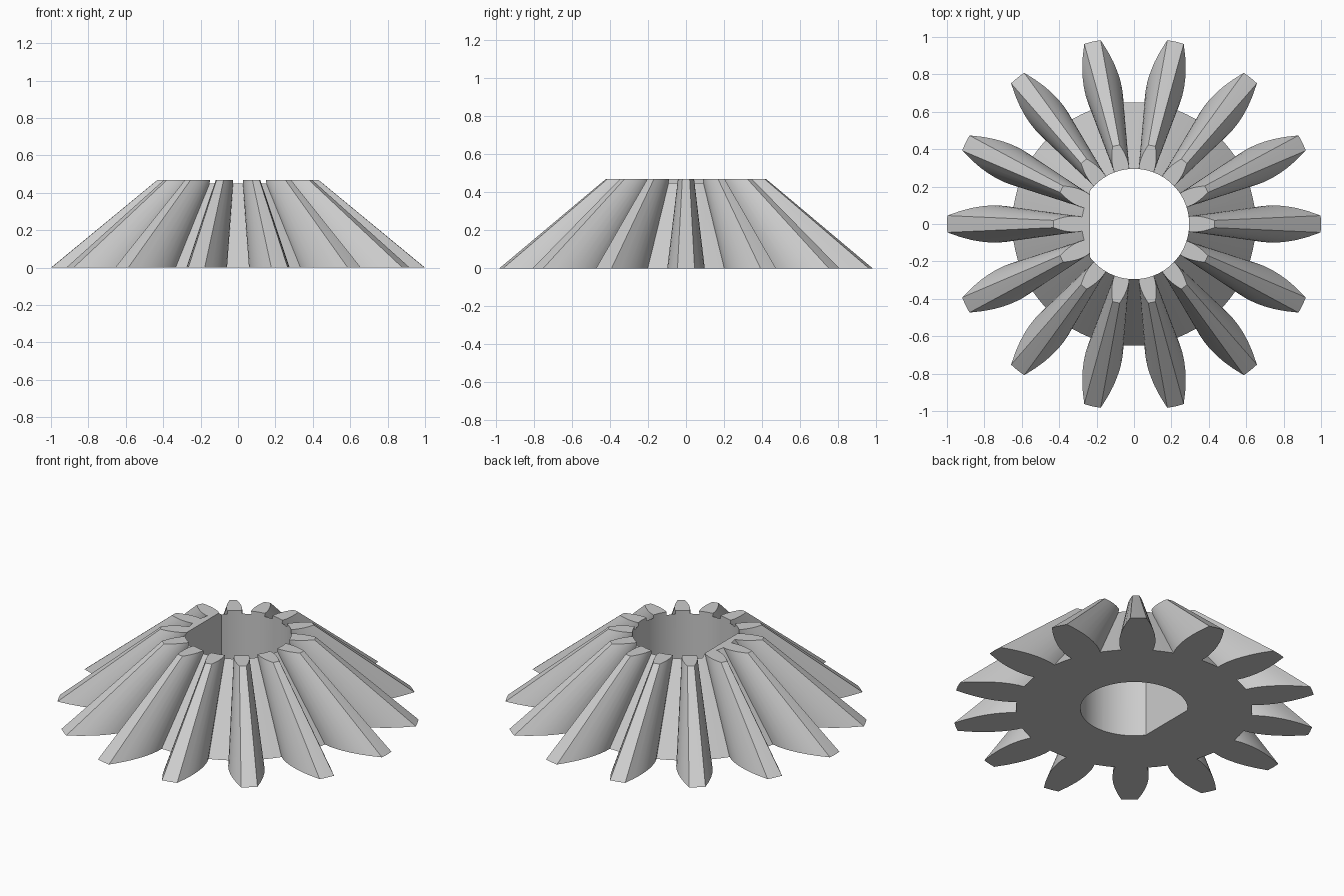
import bpy
import bmesh
from math import radians, pi, cos, sin, acos, hypot, atan2

TEETH = 14
HEIGHT = 0.47
TOP_SCALE = 0.43
BORE = 0.295
FLAT_X = -0.235

old = bpy.data.objects.get("Cube")
if old:
    bpy.data.objects.remove(old, do_unlink=True)

steel = bpy.data.materials.new("plain grey")
steel.use_nodes = True
GREY = (0.6, 0.6, 0.6, 1)
steel.diffuse_color = GREY
steel.node_tree.nodes["Principled BSDF"].inputs["Base Color"].default_value = GREY


def loft(name, outline, z0, z1, scale):
    """Solid between an outline at z0 and its scaled copy at z1."""
    bm = bmesh.new()
    low = [bm.verts.new((x, y, z0)) for x, y in outline]
    high = [bm.verts.new((x * scale, y * scale, z1)) for x, y in outline]
    bm.faces.new(low[::-1])
    bm.faces.new(high)
    n = len(outline)
    for i in range(n):
        j = (i + 1) % n
        bm.faces.new((low[i], low[j], high[j], high[i]))
    mesh = bpy.data.meshes.new(name)
    bm.to_mesh(mesh)
    bm.free()
    obj = bpy.data.objects.new(name, mesh)
    bpy.context.collection.objects.link(obj)
    mesh.materials.append(steel)
    return obj


# Half of one tooth, root to tip: distance from the axis, half width
flank = [(0.645, 0.087), (0.68, 0.095), (0.72, 0.099), (0.77, 0.099),
         (0.82, 0.094), (0.87, 0.085), (0.93, 0.069), (0.998, 0.045)]
tooth = [(x, -y) for x, y in flank] + [(1, 0)] + flank[::-1]
polar = [(hypot(x, y), atan2(y, x)) for x, y in tooth]

# Toothed outline, with one extra point in the middle of each gap
step = 2 * pi / TEETH
outline = []
for i in range(TEETH):
    for r, a in polar + [(0.65, step / 2)]:
        outline.append((r * cos(a + i * step), r * sin(a + i * step)))
gear = loft("bevel_gear", outline, 0, HEIGHT, TOP_SCALE)

# D-shaped bore with its flat on the right
limit = acos(FLAT_X / BORE)
SEGMENTS = 64
arc = [-limit + 2 * limit * i / SEGMENTS for i in range(SEGMENTS + 1)]
cutter = loft("bore_cutter", [(BORE * cos(a), BORE * sin(a)) for a in arc],
              -0.1, HEIGHT + 0.1, 1)
cutter.hide_render = True

bpy.ops.object.select_all(action="DESELECT")
bpy.context.view_layer.objects.active = gear
gear.select_set(True)
cut = gear.modifiers.new("bore", "BOOLEAN")
cut.operation = "DIFFERENCE"
cut.solver = "EXACT"
cut.object = cutter
bpy.ops.object.modifier_apply(modifier=cut.name)
bpy.data.objects.remove(cutter, do_unlink=True)
bpy.ops.object.shade_smooth_by_angle(angle=radians(30))
